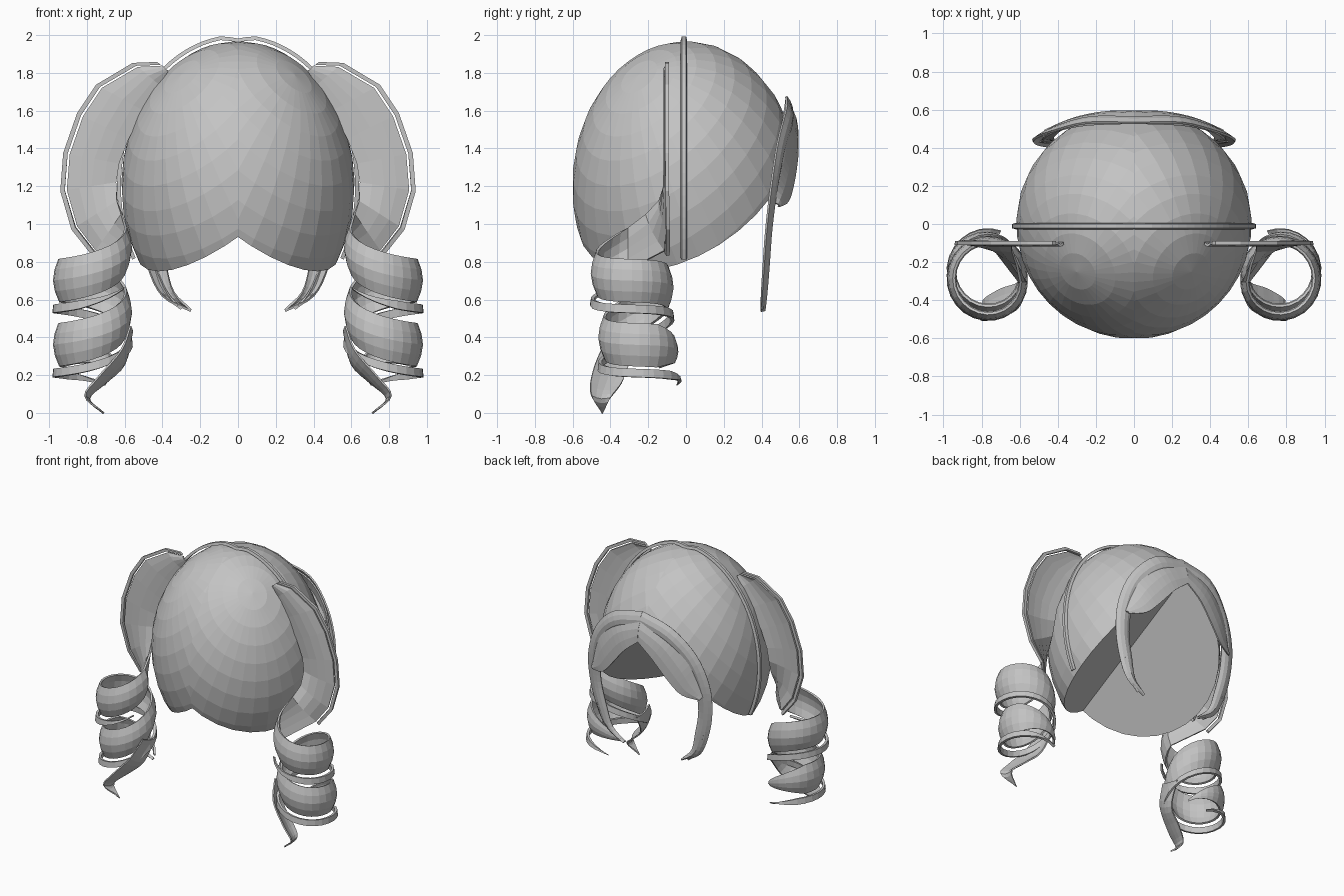
import bpy
import bmesh
from math import sin, cos, pi, radians, atan2
from mathutils import Vector, Matrix

cube = bpy.data.objects.get("Cube")
if cube:
    bpy.data.objects.remove(cube, do_unlink=True)

GREY = (0.55, 0.55, 0.55, 1)
hair = bpy.data.materials.new("hair_grey")
hair.diffuse_color = GREY
hair.use_nodes = True
hair.node_tree.nodes["Principled BSDF"].inputs["Base Color"].default_value = GREY


def finish(name, bm, thickness=0.0):
    """Turn a half mesh into an object mirrored across x = 0."""
    bmesh.ops.remove_doubles(bm, verts=bm.verts, dist=0.0005)
    bmesh.ops.recalc_face_normals(bm, faces=bm.faces)
    mesh = bpy.data.meshes.new(name)
    bm.to_mesh(mesh)
    bm.free()
    mesh.materials.append(hair)
    obj = bpy.data.objects.new(name, mesh)
    bpy.context.collection.objects.link(obj)
    if thickness:
        mod = obj.modifiers.new("thickness", "SOLIDIFY")
        mod.thickness = thickness
        mod.offset = 0
    mod = obj.modifiers.new("mirror", "MIRROR")
    mod.merge_threshold = 0.0005


def loft(name, rows, thickness=0.0, closed=False):
    """Skin a list of equally long point rows with quads."""
    bm = bmesh.new()
    grid = [[bm.verts.new(p) for p in row] for row in rows]
    n = len(rows[0])
    for r0, r1 in zip(grid, grid[1:]):
        for i in range(n if closed else n - 1):
            j = (i + 1) % n
            bm.faces.new((r0[i], r0[j], r1[j], r1[i]))
    finish(name, bm, thickness)


def smooth(points, steps):
    """Catmull-Rom curve through the points."""
    p = [Vector(q) for q in points]
    p = [2 * p[0] - p[1]] + p + [2 * p[-1] - p[-2]]
    out = []
    for a, b, c, d in zip(p, p[1:], p[2:], p[3:]):
        for k in range(steps):
            t = k / steps
            out.append(0.5 * (2 * b + (c - a) * t + (2 * a - 5 * b + 4 * c - d) * t * t
                              + (3 * b - a - 3 * c + d) * t ** 3))
    return out + [p[-2]]


def section(a, b, bulge, cols=4):
    """Points across a lock, bowed out in the middle."""
    a, b, bulge = Vector(a), Vector(b), Vector(bulge)
    return [a.lerp(b, i / cols) + bulge * sin(pi * i / cols) for i in range(cols + 1)]


def lock(name, edge_a, edge_b, bulge, thickness, steps=4):
    pairs = zip(smooth(edge_a, steps), smooth(edge_b, steps))
    loft(name, [section(a, b, bulge) for a, b in pairs], thickness)


# Cap: half an ellipsoid with a tilted flat cut below, so the halves meet in a ridge
MID = 1.2
bm = bmesh.new()
turn = Vector((0, 0, 1)).rotation_difference(Vector((.49, -.42, .77))).to_matrix().to_4x4()
shape = Matrix.Translation((0, 0, MID)) @ Matrix.Diagonal((.618, .603, .768, 1)) @ turn
bmesh.ops.create_uvsphere(bm, u_segments=32, v_segments=18, radius=1, matrix=shape)
for point, normal in (((0, 0, 0), (1, 0, 0)), ((0, -.6, .91), (.82, -.54, 1))):
    cut = bmesh.ops.bisect_plane(bm, geom=bm.verts[:] + bm.edges[:] + bm.faces[:],
                                 plane_co=point, plane_no=Vector(normal).normalized(),
                                 clear_inner=True)["geom_cut"]
rim = [v for v in cut if isinstance(v, bmesh.types.BMVert)]
rim.sort(key=lambda v: atan2(v.co.x - .2, v.co.y))
bm.faces.new(rim)
finish("hair_cap", bm)

# Headband: a flat strip over the crown, dipping slightly at the centre
band = []
for i in range(29):
    a = radians(119 * i / 28)
    dip = 0.02 * max(0, 1 - i / 2)
    row = []
    for grow, y in ((0, -.028), (.02, -.022), (.02, 0), (0, .006)):
        row.append(((0.62 + grow) * sin(a), y, MID + (0.782 + grow - dip) * cos(a)))
    band.append(row)
loft("headband", band, closed=True)

# Side tails: a flat fan that turns into a falling ringlet
inner = [(.37, -.1, 1.81), (.42, -.1, 1.74), (.50, -.1, 1.60), (.58, -.1, 1.45),
         (.63, -.1, 1.32), (.645, -.105, 1.22), (.64, -.14, 1.12), (.615, -.21, 1.05)]
outer = [(.40, -.1, 1.835), (.53, -.1, 1.83), (.72, -.1, 1.72), (.82, -.1, 1.57),
         (.89, -.1, 1.37), (.905, -.1, 1.18), (.85, -.1, .99), (.75, -.11, .86)]
inner = [Vector(p) for p in inner]
outer = [Vector(p) for p in outer]


def curl_point(deg, radius, z):
    a = radians(deg)
    y = -.285 + .04 * (deg - 360) / 360
    return Vector((.77 + radius * cos(a), y + radius * sin(a), z))


def curl_height(deg):
    """Nearly level on the outside of the ringlet, steep on the inside."""
    u = (deg - 360) / 360
    return .7 - .34 * (u + -.14 * sin(2 * pi * u))


tail = [section(a, b, (0, -.012, 0)) for a, b in zip(inner, outer)]
for deg in range(180, 871, 15):
    half = .112 * max(0.02, min(1, (870 - deg) / 120))
    z = curl_height(deg)
    out = curl_point(deg, 1, 0) - curl_point(deg, 0, 0)
    tail.append(section(curl_point(deg, .175, z + half), curl_point(deg, .17, z - half),
                        out * .03 * half / .112))
loft("side_tail", tail, .014)

# Thin strand along the outside of each fan
strand = []
for a, b in zip(inner, outer):
    d = (b - a).normalized()
    strand.append([b + d * .012, b + d * .036])
loft("fan_edge_strand", strand, .02)

# Thin strand winding below the ringlet band
strand = []
for deg in range(215, 831, 15):
    half = .022 * max(.05, min(1, (deg - 215) / 75, (830 - deg) / 60))
    z = curl_height(deg) - .15
    strand.append([curl_point(deg, .2, z + half), curl_point(deg, .205, z - half)])
loft("ringlet_strand", strand, .018)

# Pointed tip of each ringlet, sweeping from the inside to a hooked end
lock("ringlet_tip",
     [(.57, -.20, .42), (.60, -.30, .26), (.70, -.34, .16), (.79, -.40, .08), (.72, -.44, .005)],
     [(.57, -.36, .46), (.62, -.45, .33), (.74, -.50, .19), (.81, -.50, .09), (.72, -.445, .008)],
     (-.01, 0, -.01), .01)

# Long face-framing locks arching from the parting to inward tips
lock("framing_lock",
     [(0, .53, 1.675), (.25, .53, 1.61), (.43, .485, 1.43), (.52, .45, 1.2),
      (.525, .425, .98), (.48, .41, .78), (.40, .40, .62), (.25, .395, .54)],
     [(0, .55, 1.56), (.2, .55, 1.5), (.35, .51, 1.36), (.41, .47, 1.18),
      (.42, .44, .98), (.38, .425, .78), (.34, .41, .64), (.25, .395, .545)],
     (0, .02, 0), .012)
lock("framing_wisp",
     [(.50, .43, .95), (.46, .42, .76), (.40, .405, .63), (.30, .395, .55)],
     [(.49, .43, .95), (.43, .42, .76), (.37, .405, .63), (.30, .395, .553)],
     (0, .01, 0), .01)

# Swept fringe on either side of the parting
lock("fringe",
     [(0, .53, 1.66), (.25, .52, 1.59), (.40, .49, 1.44), (.46, .46, 1.28), (.48, .44, 1.12)],
     [(0, .59, 1.46), (.12, .59, 1.36), (.24, .57, 1.22), (.34, .54, 1.12), (.46, .49, 1.09)],
     (0, .02, 0), .01)
